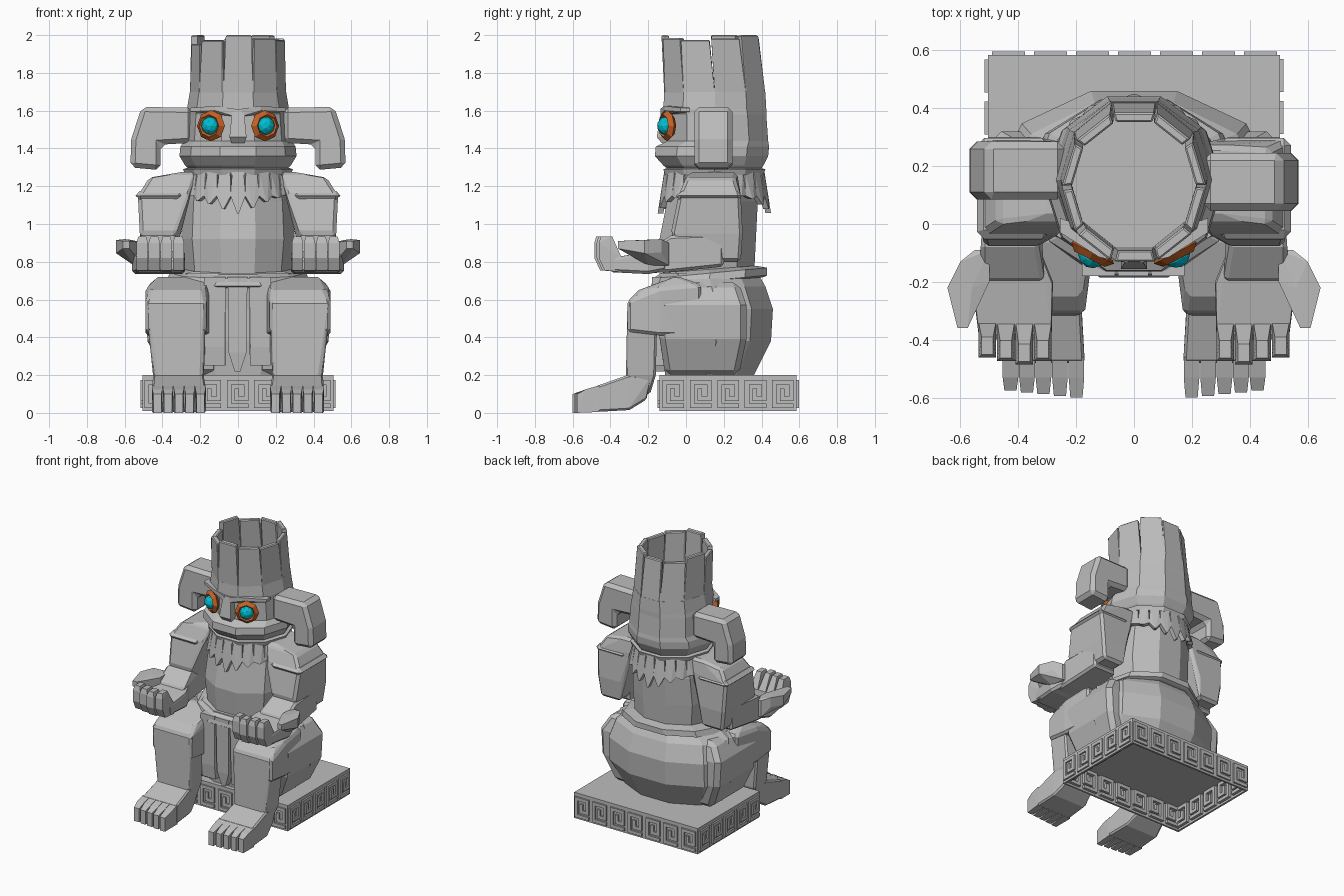
import bpy, bmesh, random
from math import sin, cos, pi, radians
from mathutils import Vector

random.seed(4)
cube = bpy.data.objects.get("Cube")
if cube:
    bpy.data.objects.remove(cube)


def material(name, r, g, b):
    m = bpy.data.materials.new(name)
    m.use_nodes = True
    m.diffuse_color = (r, g, b, 1)
    m.node_tree.nodes["Principled BSDF"].inputs["Base Color"].default_value = (r, g, b, 1)
    return m


STONE = material("grey stone", .51, .51, .51)
ORANGE = material("orange rim", .55, .12, .02)
CYAN = material("cyan gem", .0, .52, .64)
SIDES = 10


def finish(name, bm, mat=STONE, bevel=0):
    bmesh.ops.recalc_face_normals(bm, faces=bm.faces)
    me = bpy.data.meshes.new(name)
    bm.to_mesh(me)
    bm.free()
    ob = bpy.data.objects.new(name, me)
    bpy.context.collection.objects.link(ob)
    me.materials.append(mat)
    if bevel:
        mod = ob.modifiers.new("chamfer", "BEVEL")
        mod.width, mod.segments = bevel, 1
        mod.limit_method, mod.angle_limit = "ANGLE", radians(35)
    return ob


def box(x, y, z):
    """Corner points; each axis is a (low, high) pair or one number."""
    span = [a if isinstance(a, tuple) else (a,) for a in (x, y, z)]
    return [(i, j, k) for i in span[0] for j in span[1] for k in span[2]]


def add_hull(bm, points, s=1):
    verts = [bm.verts.new((s * x, y, z)) for x, y, z in points]
    bmesh.ops.convex_hull(bm, input=verts)
    loose = [v for v in verts if v.is_valid and not v.link_faces]
    bmesh.ops.delete(bm, geom=loose, context="VERTS")


def hull(name, points, s=1, bevel=0):
    bm = bmesh.new()
    add_hull(bm, points, s)
    bmesh.ops.dissolve_limit(bm, angle_limit=radians(2), verts=bm.verts, edges=bm.edges)
    return finish(name, bm, bevel=bevel)


def ring(z, rx, y0, y1, tilt=0):
    cy, ry = (y0 + y1) / 2, (y1 - y0) / 2 / cos(pi / SIDES)
    pts = []
    for k in range(SIDES):
        a = 2 * pi * k / SIDES
        pts.append(Vector((rx * cos(a), cy + ry * sin(a), z + tilt * sin(a))))
    return pts


def loft(name, *rings):
    bm = bmesh.new()
    rows = [[bm.verts.new(p) for p in r] for r in rings]
    for a, b in zip(rows, rows[1:]):
        for i in range(SIDES):
            j = (i + 1) % SIDES
            bm.faces.new((a[i], a[j], b[j], b[i]))
    bm.faces.new(rows[0])
    bm.faces.new(rows[-1])
    return finish(name, bm)


# Plinth, hollow underneath
bm = bmesh.new()
add_hull(bm, box((-.505, .505), (-.14, .585), (.01, .2)))
bmesh.ops.dissolve_limit(bm, angle_limit=.03, verts=bm.verts, edges=bm.edges)
bm.normal_update()
under = min(bm.faces, key=lambda f: f.calc_center_median().z)
bmesh.ops.inset_region(bm, faces=[under], thickness=.02)
bm.normal_update()
rim_edges = bmesh.ops.extrude_discrete_faces(bm, faces=[under])
bmesh.ops.translate(bm, verts=rim_edges["faces"][0].verts, vec=(0, 0, .165))
bmesh.ops.remove_doubles(bm, verts=bm.verts, dist=.0001)
finish("plinth", bm)

# Square spirals that stand proud of the plinth walls, outside and inside
KEY = [(1, 0), (0, 0), (0, 1), (1, 1), (1, .3), (.45, .3), (.45, .65)]


def key_band(name, start, along, out, count):
    bm = bmesh.new()
    start, along, out = Vector(start), Vector(along), Vector(out)
    for n in range(count):
        for p, q in zip(KEY, KEY[1:]):
            pts = []
            for u in (min(p[0], q[0]) * .09 - .012, max(p[0], q[0]) * .09 + .012):
                for v in (min(p[1], q[1]) * .125 - .012, max(p[1], q[1]) * .125 + .012):
                    for d in (-.035, .012):
                        w = start + along * (u + .028 + n * .145) + out * d
                        pts.append((w.x, w.y, v + .037))
            add_hull(bm, pts)
    finish(name, bm)


key_band("front_key_band", (-.51, -.14, 0), (1, 0, 0), (0, -1, 0), 7)
key_band("back_key_band", (.51, .585, 0), (-1, 0, 0), (0, 1, 0), 7)
key_band("left_key_band", (.505, -.14, 0), (0, 1, 0), (1, 0, 0), 5)
key_band("right_key_band", (-.505, .585, 0), (0, -1, 0), (-1, 0, 0), 5)

# Seated hips, belt, torso
loft("hips", ring(.2, .38, -.11, .36), ring(.38, .48, -.13, .45), ring(.55, .48, -.13, .46),
     ring(.67, .44, -.15, .42), ring(.74, .33, -.14, .38))
loft("belt", ring(.69, .35, -.17, .41, .03), ring(.7, .38, -.185, .43, .03),
     ring(.74, .36, -.175, .43, .03), ring(.76, .29, -.13, .37, .02))
loft("torso", ring(.72, .28, -.12, .36), ring(.92, .3, -.14, .37),
     ring(1.12, .29, -.1, .38), ring(1.29, .26, -.08, .37))
loft("neck_ring", ring(1.26, .28, -.11, .41), ring(1.29, .29, -.12, .42), ring(1.3, .26, -.09, .38))

# Loincloth strips
for i, (x0, x1, low, w) in enumerate([(-.18, -.065, .25, .055), (-.055, .05, .22, .015), (.06, .175, .25, .055)]):
    m = (x0 + x1) / 2
    hull(f"loincloth_strip_{i + 1}", box((x0, x1), (-.18, -.1), .72)
         + box((x0 + .005, x1 - .005), (-.175, -.1), low + .1)
         + box((m - w, m + w), (-.165, -.1), low))

# Collar feathers at the front and the back
bm = bmesh.new()
for centre in (-90, 90):
    for i in range(-4, 5):
        a = radians(centre + i * 15.5)
        o, t = Vector((cos(a), sin(a), 0)), Vector((-sin(a), cos(a), 0))
        tip = 1.065 + .022 * abs(i) + random.uniform(-.01, .01)
        pts = []
        for z, r, w in ((1.28, .265, .03), (1.15, .285, .04), (tip, .3, .005)):
            for side in (-w, w):
                for depth in (-.03, 0):
                    pts.append(Vector((0, .15, z)) + o * (r + depth) + t * side)
        add_hull(bm, pts)
finish("collar_feathers", bm)

# Head with jutting jaw and recessed eye band
RIM = ring(1.7, .255, -.115, .42)
loft("head", ring(1.28, .25, -.08, .39), ring(1.31, .28, -.12, .41), ring(1.36, .31, -.165, .435),
     ring(1.41, .305, -.16, .44), ring(1.44, .285, -.095, .435), ring(1.58, .275, -.095, .425),
     ring(1.61, .27, -.12, .425), RIM)
hull("nose", box((-.045, .045), (-.155, -.08), 1.46) + box((-.03, .03), (-.13, -.08), 1.61)
     + box((-.035, .035), (-.13, -.08), 1.43))

# Crown of broken upright slabs
TOP = ring(2, .25, -.13, .385)
axis = Vector((0, .145, 0))
for k in range(SIDES):
    j = (k + 1) % SIDES
    pts = []
    high = 2 if k % 3 == 1 else random.uniform(1.95, 1.99)
    for row, gap, z in ((RIM, 0, 1.69), (TOP, .03, high)):
        ends = (row[k].lerp(row[j], gap * random.uniform(.6, 3)), row[j].lerp(row[k], gap))
        for p in ends:
            for scale in (1, .86):
                q = axis + (Vector((p.x, p.y, 0)) - axis) * scale
                pts.append((q.x, q.y, z))
    hull(f"crown_slab_{k + 1}", pts, bevel=.006)

for s, side in ((1, "left"), (-1, "right")):
    # Eye, brow and ear
    turn = (pi / 2, 0, s * radians(27))
    bpy.ops.mesh.primitive_torus_add(location=(s * .143, -.1, 1.52), rotation=turn, major_radius=.059,
                                     minor_radius=.024, major_segments=8, minor_segments=4)
    rim = bpy.context.object
    rim.name = side + "_eye_rim"
    rim.data.materials.append(ORANGE)
    bpy.ops.mesh.primitive_ico_sphere_add(subdivisions=2, radius=.05, rotation=turn,
                                          location=(s * .144, -.103, 1.52))
    gem = bpy.context.object
    gem.name = side + "_eye_gem"
    gem.data.materials.append(CYAN)
    for ob in (rim, gem):
        ob.data.shade_flat()
    hull(side + "_brow", box(.02, (-.135, -.06), (1.57, 1.61)) + box(.12, (-.115, -.06), (1.6, 1.625))
         + box(.255, (-.03, .02), (1.595, 1.615)), s)

    bm = bmesh.new()
    profile = [(.24, 1.43), (.24, 1.615), (.51, 1.62), (.565, 1.45), (.57, 1.3), (.41, 1.285), (.41, 1.42)]
    face = bm.faces.new([bm.verts.new((s * x, .065 - s * .02, z)) for x, z in profile])
    out = bmesh.ops.extrude_face_region(bm, geom=[face])
    moved = [g for g in out["geom"] if isinstance(g, bmesh.types.BMVert)]
    bmesh.ops.translate(bm, verts=moved, vec=(0, .2, 0))
    finish(side + "_ear", bm, bevel=.025)

    # Arm with a band
    hull(side + "_upper_arm", box((.22, .3), (.02, .27), 1.275) + box((.25, .47), (.0, .26), 1.245)
         + box((.26, .53), (-.04, .29), 1.15) + box((.33, .52), (-.08, .3), .95)
         + box((.34, .5), (.0, .29), .8), s, .025)
    hull(side + "_arm_band", box((.28, .545), (-.045, .295), 1.175) + box((.3, .54), (-.06, .3), 1.125), s, .03)
    hull(side + "_forearm", box((.33, .51), .2, (.775, .95)) + box((.33, .53), -.08, (.745, .94))
         + box((.31, .53), -.2, (.74, .86)), s, .025)

    # Open hand, palm up, with curled fingers
    hull(side + "_palm", box((.32, .53), -.1, (.755, .87)) + box((.28, .56), -.2, (.735, .85))
         + box((.285, .535), -.4, (.745, .82)), s, .015)
    for n in range(4):
        x, reach = .285 + n * .064, -.475 + .012 * abs(n - 1)
        w = (x, x + .06)
        hull(f"{side}_finger_{n + 1}", box(w, -.34, (.745, .82)) + box(w, reach + .02, .755)
             + box(w, reach - .01, (.82, .9)) + box((x + .01, x + .05), (reach, reach + .06), .935), s)
    hull(side + "_thumb", box((.5, .55), (-.2, -.09), (.78, .9)) + box((.56, .645), -.22, (.845, .915))
         + box(.6, -.13, (.85, .92)) + box((.575, .61), -.36, (.87, .91)), s)

    # Haunch, thigh, shin, foot and toes
    hull(side + "_haunch", box((.1, .4), (-.11, .28), .2) + box((.1, .48), (-.14, .32), .39)
         + box((.1, .49), (-.14, .32), .57) + box((.1, .42), (-.15, .28), .69), s, .03)
    hull(side + "_thigh", box((.18, .46), -.25, .65) + box((.17, .49), -.31, (.43, .59))
         + box((.17, .49), -.14, (.41, .66)) + box((.15, .42), -.05, (.41, .725))
         + box((.12, .47), .08, (.41, .68)), s, .015)
    hull(side + "_shin", box((.17, .49), (-.31, -.15), .59) + box((.18, .45), (-.3, -.16), .2)
         + box((.2, .42), (-.32, -.19), .1), s, .015)
    hull(side + "_foot", box((.19, .44), -.18, .2) + box((.18, .45), -.31, .2) + box((.2, .43), -.21, .07)
         + box((.18, .45), -.3, .015) + box((.17, .455), -.48, (.005, .14)), s, .01)
    for n in range(5):
        x, reach = .172 + n * .057, -.6 + .006 * n
        hull(f"{side}_toe_{n + 1}", box((x, x + .055), -.46, (.005, .145)) + box((x, x + .054), -.53, .125)
             + box((x + .006, x + .048), reach, (0, .1)), s)
